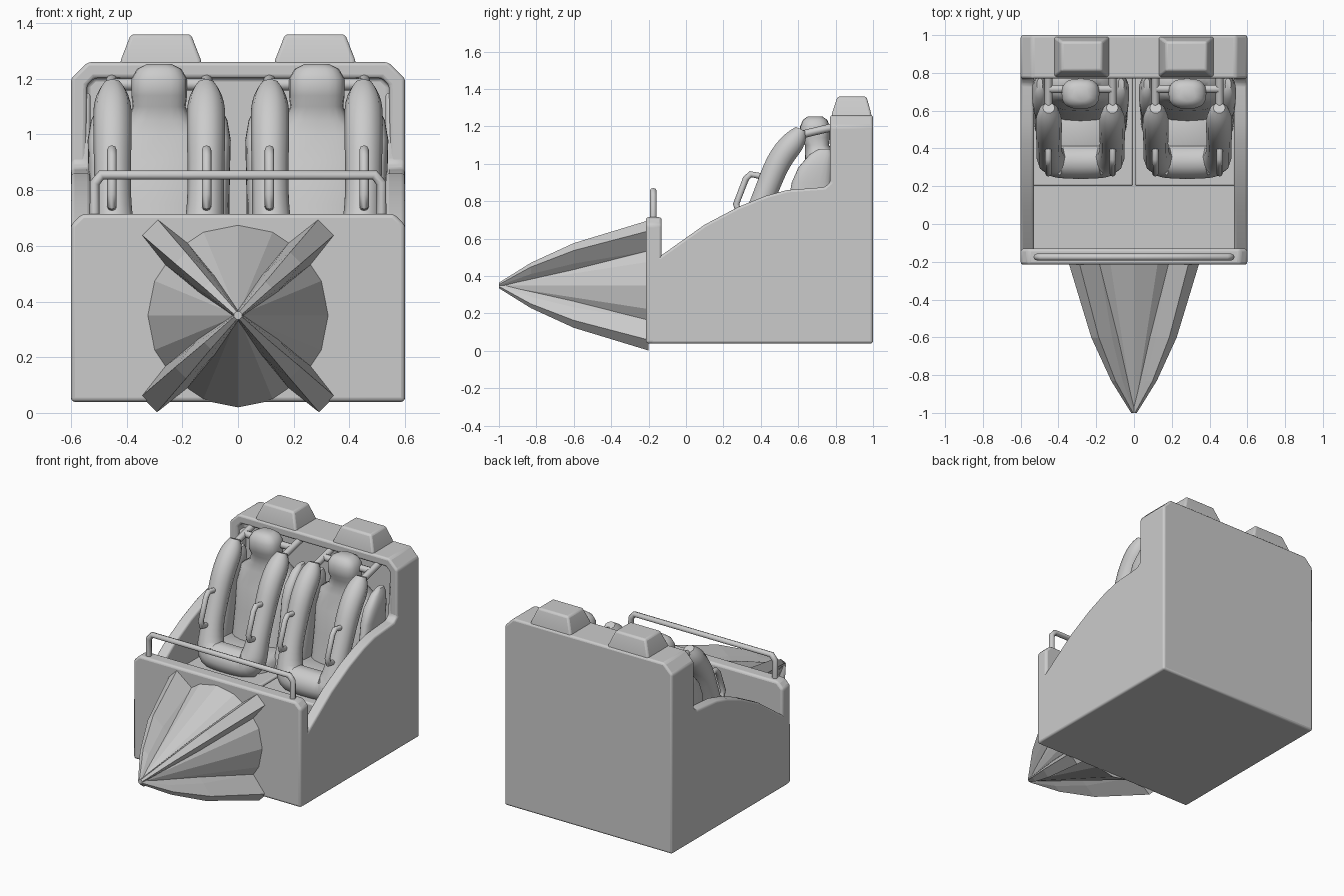
import bpy, bmesh
from math import sin, cos, pi, radians, copysign
from mathutils import Vector

if "Cube" in bpy.data.objects:
    bpy.data.objects.remove(bpy.data.objects["Cube"])


def finish(name, bm, bevel=0, smooth=True, angle=35):
    bmesh.ops.recalc_face_normals(bm, faces=bm.faces)
    me = bpy.data.meshes.new(name)
    bm.to_mesh(me)
    bm.free()
    ob = bpy.data.objects.new(name, me)
    bpy.context.collection.objects.link(ob)
    bpy.ops.object.select_all(action='DESELECT')
    bpy.context.view_layer.objects.active = ob
    ob.select_set(True)
    if bevel:
        m = ob.modifiers.new("bevel", 'BEVEL')
        m.width, m.segments, m.limit_method = bevel, 3, 'ANGLE'
        m.angle_limit = radians(30)
    if smooth:
        bpy.ops.object.shade_smooth_by_angle(angle=radians(angle))
    return ob


def rings_mesh(rings):
    """Skin a list of equally long point rings, with closed ends."""
    bm = bmesh.new()
    vs = [[bm.verts.new(p) for p in r] for r in rings]
    n = len(vs[0])
    for a, b in zip(vs, vs[1:]):
        for i in range(n):
            bm.faces.new((a[i], a[(i + 1) % n], b[(i + 1) % n], b[i]))
    bm.faces.new(vs[0])
    bm.faces.new(vs[-1])
    return bm


def prism(name, pts, axis, a, b, bevel=0.0):
    """Extrude a 2D profile along x (points are y,z) or y (points are x,z)."""
    put = (lambda p, t: (t, p[0], p[1])) if axis == 'x' else (lambda p, t: (p[0], t, p[1]))
    return finish(name, rings_mesh([[put(p, t) for p in pts] for t in (a, b)]), bevel)


def box(name, x0, x1, y0, y1, z0, z1, bevel=0.0):
    return prism(name, [(x0, z0), (x1, z0), (x1, z1), (x0, z1)], 'y', y0, y1, bevel)


def loft(name, cx, sections, power=0.75, n=20):
    """Stack of rounded horizontal sections (z, y centre, half x, half y)."""
    sp = lambda v: copysign(abs(v) ** power, v)
    return finish(name, rings_mesh([[(cx + hx * sp(cos(2 * pi * i / n)), y + hy * sp(sin(2 * pi * i / n)), z)
                                     for i in range(n)] for z, y, hx, hy in sections]), angle=50)


def tube(name, pts, r, radii=None, soft=False, res=2):
    """Round tube along a path, optionally smoothed and tapered."""
    cu = bpy.data.curves.new(name, 'CURVE')
    cu.dimensions = '3D'
    cu.bevel_depth, cu.bevel_resolution, cu.use_fill_caps = r, res, True
    s = cu.splines.new('NURBS' if soft else 'POLY')
    s.points.add(len(pts) - 1)
    for i, p in enumerate(pts):
        s.points[i].co = (*p, 1)
        s.points[i].radius = radii[i] if radii else 1
    if soft:
        s.order_u, s.use_endpoint_u, s.resolution_u = 3, True, 4
    ob = bpy.data.objects.new(name, cu)
    bpy.context.collection.objects.link(ob)
    bpy.ops.object.select_all(action='DESELECT')
    bpy.context.view_layer.objects.active = ob
    ob.select_set(True)
    bpy.ops.object.convert(target='MESH')
    bpy.ops.object.shade_smooth_by_angle(angle=radians(50))
    return bpy.context.object


# Car tub: floor, front wall and curved side walls
box("floor", -.58, .58, -.2, .98, .04, .14)
prism("front_wall", [(-.6, .04), (.6, .04), (.6, .675), (.56, .715), (-.56, .715), (-.6, .675)],
      'y', -.215, -.13, .015)
side = [(-.19, .04), (.99, .04), (.99, 1.15), (.79, 1.15), (.77, .9), (.74, .875), (.54, .86), (.43, .83),
        (.28, .77), (.1, .675), (-.14, .505), (-.19, .505)]
for s in (-1, 1):
    prism("side_wall", side, 'x', s * .53, s * .6, .013)

# Back wall with a shallow recess facing the seats
bm = rings_mesh([[(x, y, z) for x, z in [(-.6, .04), (.6, .04), (.6, 1.2), (.54, 1.26), (-.54, 1.26), (-.6, 1.2)]]
                 for y in (.77, 1.0)])
bmesh.ops.recalc_face_normals(bm, faces=bm.faces)
front = min(bm.faces, key=lambda f: f.calc_center_median().y)
bmesh.ops.inset_region(bm, faces=[front], thickness=.062)
bmesh.ops.translate(bm, verts=front.verts, vec=(0, .0005, 0))
new = bmesh.ops.extrude_discrete_faces(bm, faces=[front])["faces"][0]
bmesh.ops.translate(bm, verts=new.verts, vec=(0, .07, 0))
finish("back_wall", bm, .013)

# Tapered headrest humps on the back wall
for s in (-1, 1):
    cx = s * .277
    rings = [[(cx + a * hx, y0 if b < 0 else y1, z) for a, b in ((-1, -1), (1, -1), (1, 1), (-1, 1))]
             for z, hx, y0, y1 in ((1.2, .155, .775, .995), (1.27, .143, .78, .99), (1.36, .108, .81, .965))]
    finish("headrest_hump", rings_mesh(rings), .012)

# Pointed nose cone with four fins
C = .35
n = 16
finish("nose_cone", rings_mesh([[(r * cos(2 * pi * i / n), y, C + r * sin(2 * pi * i / n)) for i in range(n)]
                                for y, r in ((-1, .006), (-.2, .33))]), smooth=False)
for k in range(4):
    a = pi / 4 + k * pi / 2
    u, v = Vector((cos(a), 0, sin(a))), Vector((-sin(a), 0, cos(a)))
    rings = []
    for y, r, w in ((-1, .014, .007), (-.83, .155, .016), (-.6, .292, .028), (-.2, .452, .04)):
        o = Vector((0, y, C))
        rings.append([o + v * w * 1.6, o + u * r * .7 + v * w * 1.4, o + u * r + v * w,
                      o + u * r - v * w, o + u * r * .7 - v * w * 1.4, o - v * w * 1.6])
    finish("nose_fin", rings_mesh(rings), smooth=False)

# Front grab bar
bar = [(-.515, .69), (-.515, .825), (-.49, .855), (.49, .855), (.515, .825), (.515, .69)]
tube("grab_bar", [(x, -.175, z) for x, z in bar], .018)

# Two seats with over-shoulder restraints
for s in (-1, 1):
    cx = s * .283
    box("seat_base", cx - .278, cx + .255 if s > 0 else cx + .278, .2, .83, .1, .5, .012) if s > 0 else \
        box("seat_base", cx - .255, cx + .278, .2, .83, .1, .5, .012)
    loft("seat_cushion", cx, [(.48, .52, .22, .22), (.55, .52, .22, .22), (.58, .53, .19, .19)])
    loft("seat_back", cx, [(.5, .67, .2, .14), (.75, .7, .2, .12), (.9, .71, .2, .11), (1.0, .725, .18, .09),
                           (1.05, .72, .115, .085), (1.1, .70, .095, .065), (1.14, .69, .1, .08),
                           (1.2, .69, .1, .08), (1.235, .69, .08, .065), (1.253, .69, .045, .04)])
    for t in (-1, 1):
        x = cx + t * .17
        # Side wing of the bucket seat
        loft("seat_wing", cx + t * .215, [(.5, .64, .035, .17), (.75, .66, .037, .12), (.9, .67, .04, .105),
                                          (.98, .69, .042, .09), (1.05, .72, .03, .06), (1.08, .74, .015, .03)])
        # Hinge rod and grab handle on each shoulder tube
        tube("hinge_rod", [(x, .59, 1.15), (x, .80, 1.2)], .021)
        tube("restraint_handle", [(x, y, z) for y, z in ((.42, .93), (.345, .945), (.32, .92), (.268, .785),
                                                         (.28, .745), (.37, .735))], .017)
    tube("hinge_bar", [(cx - .165, .715, 1.18), (cx + .165, .715, 1.18)], .022)
    # Padded U-shaped restraint: shoulder, chest, lap
    half = [(-.168, .615, 1.185), (-.168, .595, 1.14), (-.168, .5, 1.03), (-.168, .43, .86), (-.165, .37, .7),
            (-.15, .335, .56), (-.06, .33, .555)]
    path = half + [(-x, y, z) for x, y, z in reversed(half)]
    rad = [.45, .95, 1.0, .93, .95, 1.25, 1.3]
    tube("restraint", [(cx + x, y, z) for x, y, z in path], .07, rad + rad[::-1], True, 3)
